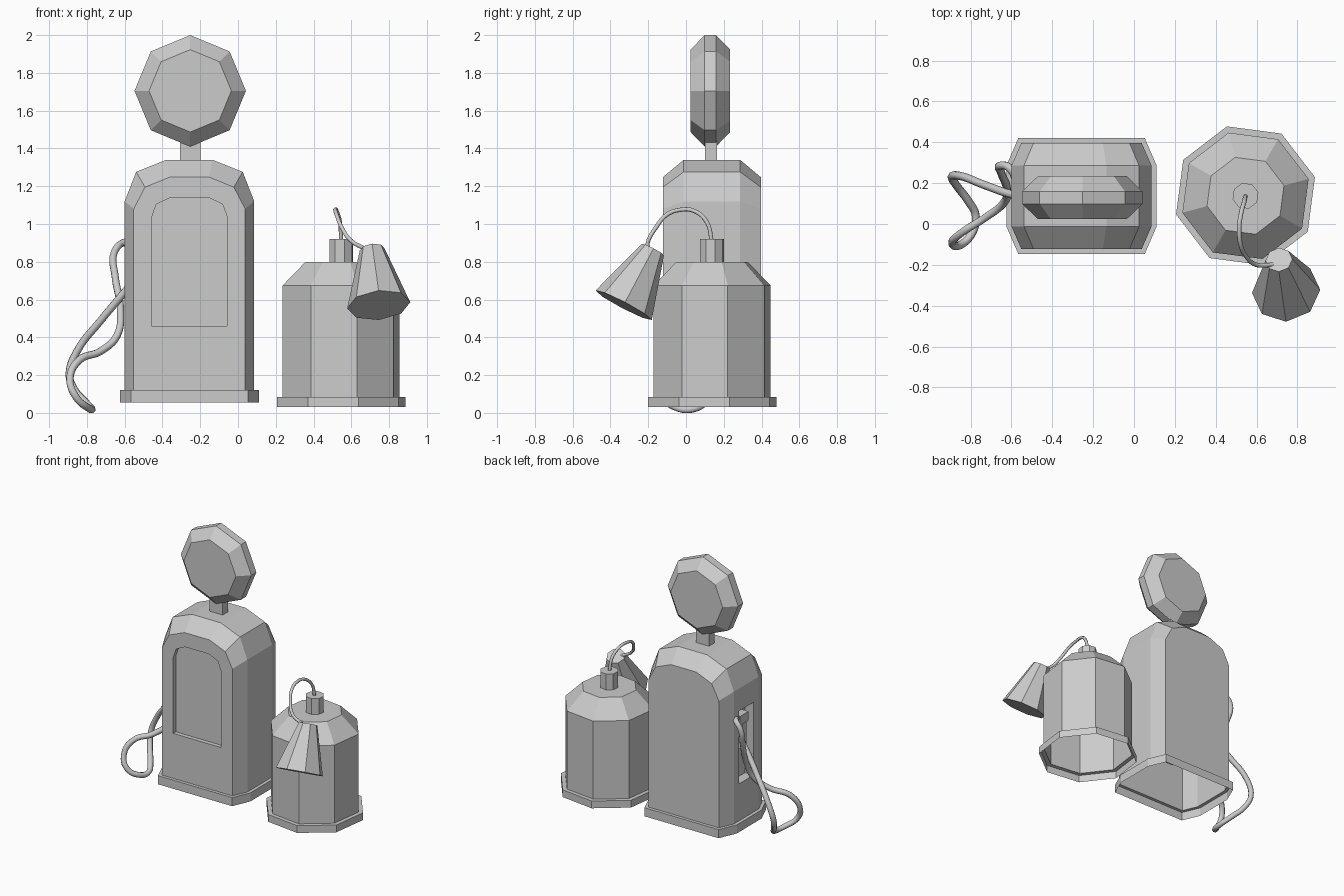
import bpy, bmesh
from math import cos, sin, radians, pi
from mathutils import Vector

if "Cube" in bpy.data.objects:
    bpy.data.objects.remove(bpy.data.objects["Cube"])


def ring(bm, pts):
    return [bm.verts.new(p) for p in pts]


def bridge(bm, a, b, closed=True, skip=()):
    n = len(a)
    for i in range(n if closed else n - 1):
        if i not in skip:
            j = (i + 1) % n
            bm.faces.new((a[i], a[j], b[j], b[i]))


def finish(bm, name):
    bmesh.ops.recalc_face_normals(bm, faces=bm.faces[:])
    me = bpy.data.meshes.new(name)
    bm.to_mesh(me)
    bm.free()
    ob = bpy.data.objects.new(name, me)
    bpy.context.collection.objects.link(ob)
    return ob


def loft(name, loops, cap_first=False, cap_last=False):
    bm = bmesh.new()
    rings = [ring(bm, l) for l in loops]
    for a, b in zip(rings, rings[1:]):
        bridge(bm, a, b)
    if cap_first:
        bm.faces.new(rings[0])
    if cap_last:
        bm.faces.new(rings[-1])
    return finish(bm, name)


def polygon(r, z, turn=0.0, n=8):
    return [(r * cos(turn + 2 * pi * i / n), r * sin(turn + 2 * pi * i / n), z) for i in range(n)]


def box(name, centre, size):
    (x, y, z), (a, b, c) = centre, [s / 2 for s in size]
    base = [(-a, -b), (a, -b), (a, b), (-a, b)]
    return loft(name, [[(x + u, y + v, z + w) for u, v in base] for w in (-c, c)], True, True)


def tube(name, pts, radius):
    cu = bpy.data.curves.new(name, 'CURVE')
    cu.dimensions = '3D'
    cu.bevel_depth, cu.bevel_resolution = radius, 2
    cu.resolution_u, cu.use_fill_caps = 6, True
    sp = cu.splines.new('BEZIER')
    sp.bezier_points.add(len(pts) - 1)
    for p, co in zip(sp.bezier_points, pts):
        p.co = co
        p.handle_left_type = p.handle_right_type = 'AUTO'
    ob = bpy.data.objects.new(name, cu)
    bpy.context.collection.objects.link(ob)


# Pump cabinet: arched profile with chamfered front and back, open underneath
CX, CY = -0.257, 0.137


def arch(half, y):
    pts = [(-w, z) for w, z in half] + [(w, z) for w, z in reversed(half)]
    return [(CX + x, y, z) for x, z in pts]


full = [(.343, .12), (.343, 1.12), (.282, 1.276), (.122, 1.34)]
cap = [(.295, .12), (.295, 1.08), (.235, 1.195), (.105, 1.248)]
panel = [(.2, .46), (.2, 1.035), (.175, 1.105), (.1, 1.14)]
bm = bmesh.new()
front, f, b, back = [ring(bm, arch(h, y)) for h, y in
                     ((cap, -.122), (full, -.012), (full, .286), (cap, .396))]
bridge(bm, front, f, False)
bridge(bm, f, b, False, skip=(0,))
bridge(bm, b, back, False)
bm.faces.new(back)
# recessed front panel
rim, floor = ring(bm, arch(panel, -.122)), ring(bm, arch(panel, -.09))
bridge(bm, front, rim)
bridge(bm, rim, floor)
bm.faces.new(floor)
# nozzle recess in the left side
slot = [(.05, .4), (.05, .95), (.222, .95), (.222, .4)]
rim, floor = [ring(bm, [(x, y, z) for y, z in slot]) for x in (-.6, -.53)]
bridge(bm, [f[0], f[1], b[1], b[0]], rim)
bridge(bm, rim, floor)
bm.faces.new(floor)
finish(bm, "pump_cabinet")


# Plinth flange round the cabinet foot
def plinth(wide, wy, narrow, ny, z):
    q = [(narrow, -ny), (wide, -wy), (wide, wy), (narrow, ny)]
    q += [(-x, -y) for x, y in q]
    return [(CX + x, CY + y, z) for x, y in q]


loft("pump_plinth", [plinth(.343, .149, .295, .259, .12),
                     plinth(.368, .149, .31, .283, .12),
                     plinth(.368, .149, .31, .283, .055)])

# Neck and octagonal globe sign
box("globe_neck", (-.253, .132, 1.39), (.11, .065, .12))
globe = loft("globe", [polygon(r, z) for r, z in
                       ((.218, -.105), (.295, -.03), (.295, .03), (.218, .105))], True, True)
globe.rotation_euler = (radians(90), 0, 0)
globe.location = (-.253, .129, 1.705)

# Nozzle in its recess, and the looping hose
box("nozzle_grip", (-.565, .135, .76), (.04, .05, .26))
box("nozzle_head", (-.57, .16, .87), (.06, .1, .07))
tube("pump_hose", [(-.57, .2, .88), (-.61, .275, .9), (-.655, .285, .85), (-.65, .25, .72),
                   (-.622, .17, .55), (-.64, .1, .41), (-.73, .03, .325), (-.84, -.04, .28),
                   (-.89, -.09, .18), (-.855, -.105, .08), (-.79, -.04, .025), (-.775, .04, .022),
                   (-.81, .11, .06), (-.87, .19, .13), (-.893, .23, .21), (-.85, .235, .33),
                   (-.73, .19, .485), (-.6, .145, .64), (-.55, .135, .7)], .02)

# Octagonal canister with flanged foot, open underneath
T = radians(15)
canister = loft("canister", [polygon(r, z, T) for r, z in
                             ((.352, .03), (.352, .085), (.32, .085), (.32, .675), (.195, .8))],
                cap_last=True)
stopper = loft("canister_cap", [polygon(.065, z, T) for z in (.79, .92)], True, True)
for ob in (canister, stopper):
    ob.location = (.546, .138, 0)

# Thin pipe and the tapered horn hanging from it
tube("horn_pipe", [(.546, .138, .9), (.54, .11, 1.01), (.522, .04, 1.07), (.515, -.03, 1.075),
                   (.522, -.1, 1.05), (.55, -.16, .98), (.6, -.2, .91), (.68, -.2, .865)], .011)
top, mouth = Vector((.71, -.175, .865)), Vector((.745, -.33, .57))
axis = mouth - top
horn = loft("horn", [polygon(.066, 0, .2), polygon(.168, axis.length, .2)], True, True)
horn.rotation_mode = 'QUATERNION'
horn.rotation_quaternion = axis.to_track_quat('Z', 'Y')
horn.location = top
